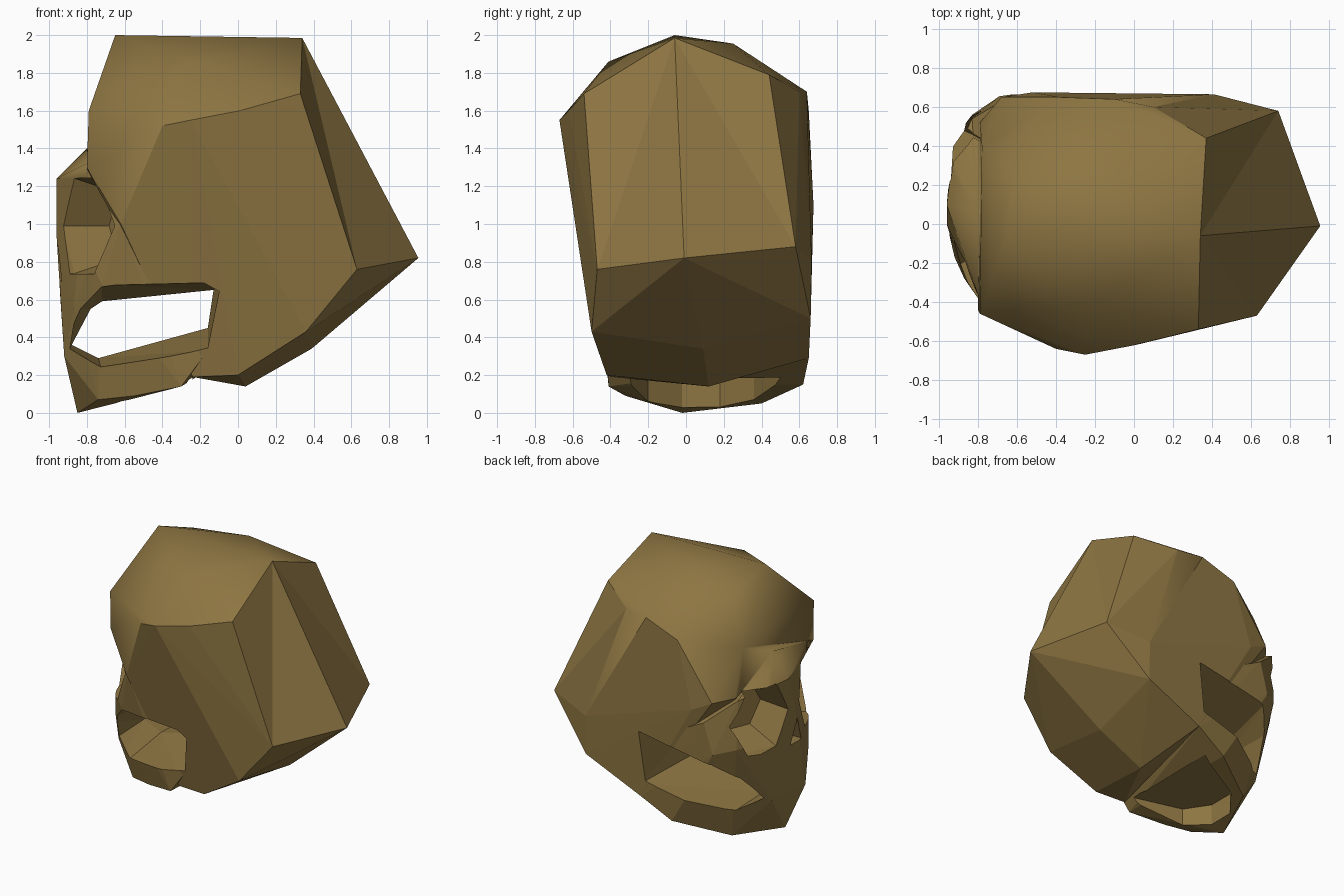
import bpy, bmesh, math
from mathutils import Vector


def hull(name, pts):
    """Faceted solid wrapped around a few corner points."""
    bm = bmesh.new()
    for p in pts:
        bm.verts.new(p)
    res = bmesh.ops.convex_hull(bm, input=bm.verts[:])
    junk = {g for g in res["geom_interior"] + res["geom_unused"]
            if isinstance(g, bmesh.types.BMVert)}
    bmesh.ops.delete(bm, geom=list(junk), context='VERTS')
    bmesh.ops.recalc_face_normals(bm, faces=bm.faces[:])
    me = bpy.data.meshes.new(name)
    bm.to_mesh(me)
    bm.free()
    ob = bpy.data.objects.new(name, me)
    bpy.context.collection.objects.link(ob)
    return ob


def combine(target, other, op):
    """Apply a boolean and drop the helper."""
    other.hide_render = True
    m = target.modifiers.new(op, 'BOOLEAN')
    m.operation, m.solver, m.object = op, 'EXACT', other
    bpy.context.view_layer.objects.active = target
    bpy.ops.object.modifier_apply(modifier=m.name)
    bpy.data.objects.remove(other)


def socket(name, centre, out, ry, rz, depth, sides):
    """Tapered polygonal pit cut along the direction -out."""
    c, n = Vector(centre), Vector(out).normalized()
    side = n.cross(Vector((0, 0, 1))).normalized()
    up = side.cross(n)
    pts = []
    for dist, k in ((0.15, 1.05), (0.0, 1.0), (-depth, 0.7)):
        for i in range(sides):
            a = 2 * math.pi * i / sides + (math.pi / 2 if sides == 3 else 0)
            pts.append(c + n * dist + side * (ry * k * math.cos(a)) + up * (rz * k * math.sin(a)))
    return hull(name, pts)


# cranium with dome, forehead, back and base
skull = hull("skull", [
    (-0.65, -0.06, 2.0), (0.34, -0.06, 1.985), (-0.22, -0.41, 1.86),
    (-0.08, 0.25, 1.955), (-0.60, 0.30, 1.86), (0.37, 0.44, 1.79),
    (-0.79, -0.46, 1.60), (-0.25, -0.67, 1.55), (-0.40, -0.64, 1.52),
    (0.01, -0.62, 1.60), (0.33, -0.54, 1.69), (-0.78, 0.40, 1.55),
    (-0.38, 0.65, 1.60), (-0.10, 0.64, 1.70), (0.10, 0.60, 1.70),
    (-0.80, -0.44, 1.30), (-0.79, 0.52, 1.20), (-0.52, 0.675, 1.10),
    (-0.68, 0.65, 1.18), (-0.62, -0.50, 1.00), (0.955, -0.01, 0.82),
    (0.63, -0.47, 0.76), (0.74, 0.58, 0.88), (0.41, 0.665, 0.80),
    (0.41, 0.66, 0.50), (0.36, -0.50, 0.43), (0.39, 0.09, 0.34),
    (0.04, 0.12, 0.14), (0.0, -0.42, 0.20), (-0.09, -0.44, 0.69),
    (-0.16, -0.42, 0.33), (-0.06, 0.65, 0.29), (-0.10, 0.65, 0.75),
    (-0.24, -0.39, 0.19),
])

# face block: brow, cheeks, muzzle and jaw
face = hull("face", [
    (-0.80, 0.05, 1.40), (-0.80, -0.36, 1.32), (-0.85, -0.24, 1.24),
    (-0.96, 0.10, 1.24), (-0.93, 0.33, 1.24), (-0.83, 0.54, 1.20),
    (-0.96, 0.0, 0.93), (-0.93, 0.43, 0.85), (-0.83, 0.56, 0.82),
    (-0.69, 0.655, 0.78), (-0.72, -0.42, 0.68), (-0.78, -0.41, 0.80),
    (-0.62, -0.49, 1.00), (-0.87, -0.28, 0.55), (-0.94, 0.05, 0.60),
    (-0.91, 0.36, 0.58), (-0.92, -0.17, 0.30), (-0.92, 0.25, 0.33),
    (-0.85, -0.02, 0.0), (-0.74, -0.25, 0.07), (-0.68, 0.40, 0.05),
    (-0.55, -0.32, 0.09), (-0.30, -0.41, 0.14), (-0.31, 0.62, 0.15),
    (-0.16, -0.42, 0.33), (-0.06, 0.65, 0.29), (-0.10, 0.65, 0.75),
    (-0.09, -0.44, 0.69), (-0.40, 0.0, 1.20), (-0.62, 0.665, 1.02),
])
combine(skull, face, 'UNION')

# opening between cheekbone and jaw, narrowest inside, flaring to both sides
near = [(-0.90, 0.32), (-0.86, 0.55), (-0.72, 0.68), (-0.09, 0.69), (-0.16, 0.33), (-0.72, 0.22)]
middle = [(-0.88, 0.36), (-0.78, 0.55), (-0.72, 0.59), (-0.13, 0.65), (-0.16, 0.45), (-0.74, 0.29)]
far = [(-0.90, 0.36), (-0.82, 0.57), (-0.66, 0.70), (-0.05, 0.81), (-0.10, 0.42), (-0.74, 0.27)]
for y0, r0, y1, r1 in ((-0.50, near, 0.10, middle), (0.09, middle, 0.70, far)):
    combine(skull, hull("jaw_gap", [(x, y, z) for y, r in ((y0, r0), (y1, r1)) for x, z in r]), 'DIFFERENCE')

# recess under the jaw, inside the chin rim
rim = [(-0.24, -0.30), (-0.62, -0.20), (-0.74, -0.02), (-0.74, 0.18), (-0.60, 0.36), (-0.24, 0.50)]
combine(skull, hull("jaw_recess", [(x, y, z) for x, y in rim for z in (-0.1, 0.19)]), 'DIFFERENCE')

# shallow folds in the two upper back panels
top, back = Vector((0.34, -0.06, 1.985)), Vector((0.955, -0.01, 0.82))
for upper, lower in (((0.37, 0.44, 1.79), (0.74, 0.58, 0.88)), ((0.33, -0.54, 1.69), (0.63, -0.47, 0.76))):
    b, c = Vector(upper), Vector(lower)
    outside = (b + back) / 2 + Vector((0.10, 0.0, 0.05))
    combine(skull, hull("back_fold", [top, b, c, back, outside]), 'DIFFERENCE')

# eye sockets and nose opening
for args in (
    ("left_eye", (-0.88, 0.34, 1.0), (-1, 0.40, 0), 0.26, 0.28, 0.27, 6),
    ("right_eye", (-0.80, -0.29, 0.99), (-1, -0.65, 0), 0.24, 0.29, 0.25, 6),
    ("nose", (-0.95, -0.02, 0.76), (-1, -0.15, 0), 0.09, 0.13, 0.10, 3),
):
    combine(skull, socket(*args), 'DIFFERENCE')

# smooth dome and forehead, faceted everywhere else
for p in skull.data.polygons:
    c, n = p.center, p.normal
    p.use_smooth = c.x < 0.3 and c.z > 1.25 and (n.z > 0.1 or n.x < -0.4)

bone = bpy.data.materials.new("bone")
bone.diffuse_color = (0.27, 0.18, 0.055, 1)
skull.data.materials.clear()
skull.data.materials.append(bone)
for p in skull.data.polygons:
    p.material_index = 0
